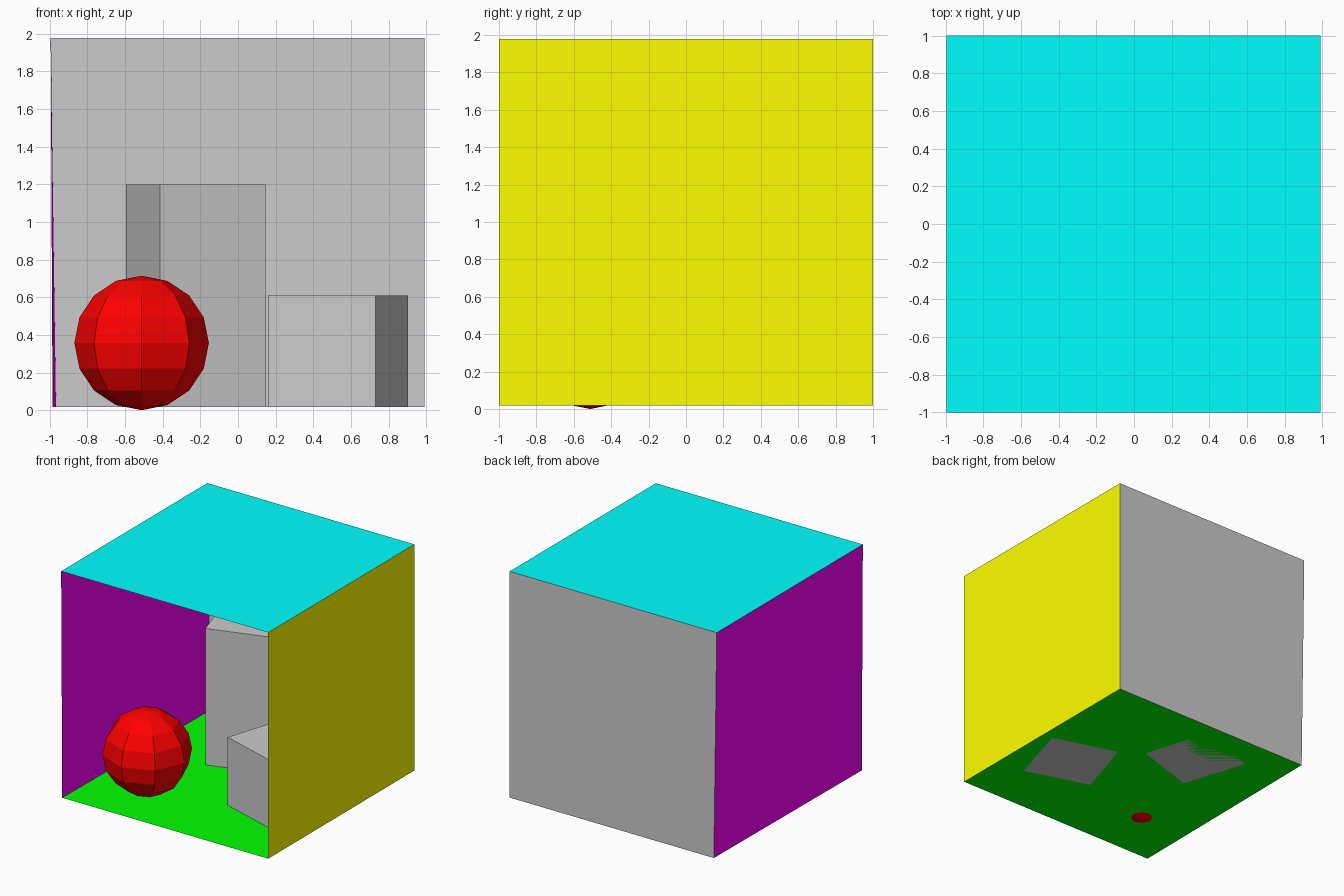
import bpy, bmesh

if "Cube" in bpy.data.objects:
    bpy.data.objects.remove(bpy.data.objects["Cube"])


def paint(obj, rgb):
    if rgb:
        mat = bpy.data.materials.new(obj.name + "_colour")
        mat.diffuse_color = (*rgb, 1)
        mat.use_nodes = True
        mat.node_tree.nodes["Principled BSDF"].inputs["Base Color"].default_value = mat.diffuse_color
        obj.data.materials.append(mat)


def mesh_object(name, bm, rgb=None):
    mesh = bpy.data.meshes.new(name)
    bm.to_mesh(mesh)
    bm.free()
    obj = bpy.data.objects.new(name, mesh)
    bpy.context.collection.objects.link(obj)
    paint(obj, rgb)
    return obj


def panel(name, corners, rgb=None):
    bm = bmesh.new()
    bm.faces.new([bm.verts.new(c) for c in corners])
    mesh_object(name, bm, rgb)


def block(name, footprint, z0, z1):
    bm = bmesh.new()
    base = bm.faces.new([bm.verts.new((x, y, z0)) for x, y in footprint])
    top = bmesh.ops.extrude_face_region(bm, geom=[base], use_keep_orig=True)
    verts = [g for g in top["geom"] if isinstance(g, bmesh.types.BMVert)]
    bmesh.ops.translate(bm, verts=verts, vec=(0, 0, z1 - z0))
    bmesh.ops.recalc_face_normals(bm, faces=bm.faces)
    mesh_object(name, bm)


# Room corners: the left side leans very slightly
Z0, Z1 = 0.018, 1.978
fl, fr, br, bl = (-0.985, -1, Z0), (0.99, -1, Z0), (0.99, 1, Z0), (-0.967, 1, Z0)
tfl, tfr, tbr, tbl = (-0.995, -1, Z1), (0.99, -1, Z1), (0.99, 1, Z1), (-0.995, 1, Z1)

# Open-fronted room, faces pointing inward
panel("floor", (fl, fr, br, bl), (0, 1, 0))
panel("ceiling", (tfl, tbl, tbr, tfr), (0, 1, 1))
panel("back_wall", (bl, br, tbr, tbl))
panel("left_wall", (fl, bl, tbl, tfl), (1, 0, 1))
panel("right_wall", (fr, tfr, tbr, br), (1, 1, 0))

# Two turned blocks standing on the floor
block("tall_block", ((-0.415, 0.145), (0.145, 0.322), (-0.03, 0.893), (-0.595, 0.716)), Z0, 1.2)
block("short_block", ((0.73, -0.547), (0.902, 0.024), (0.336, 0.192), (0.16, -0.37)), Z0, 0.608)

# Low-poly ball
bpy.ops.mesh.primitive_uv_sphere_add(segments=8, ring_count=8, radius=0.357,
                                     location=(-0.512, -0.512, 0.357))
ball = bpy.context.object
ball.name = "ball"
paint(ball, (1, 0, 0))
